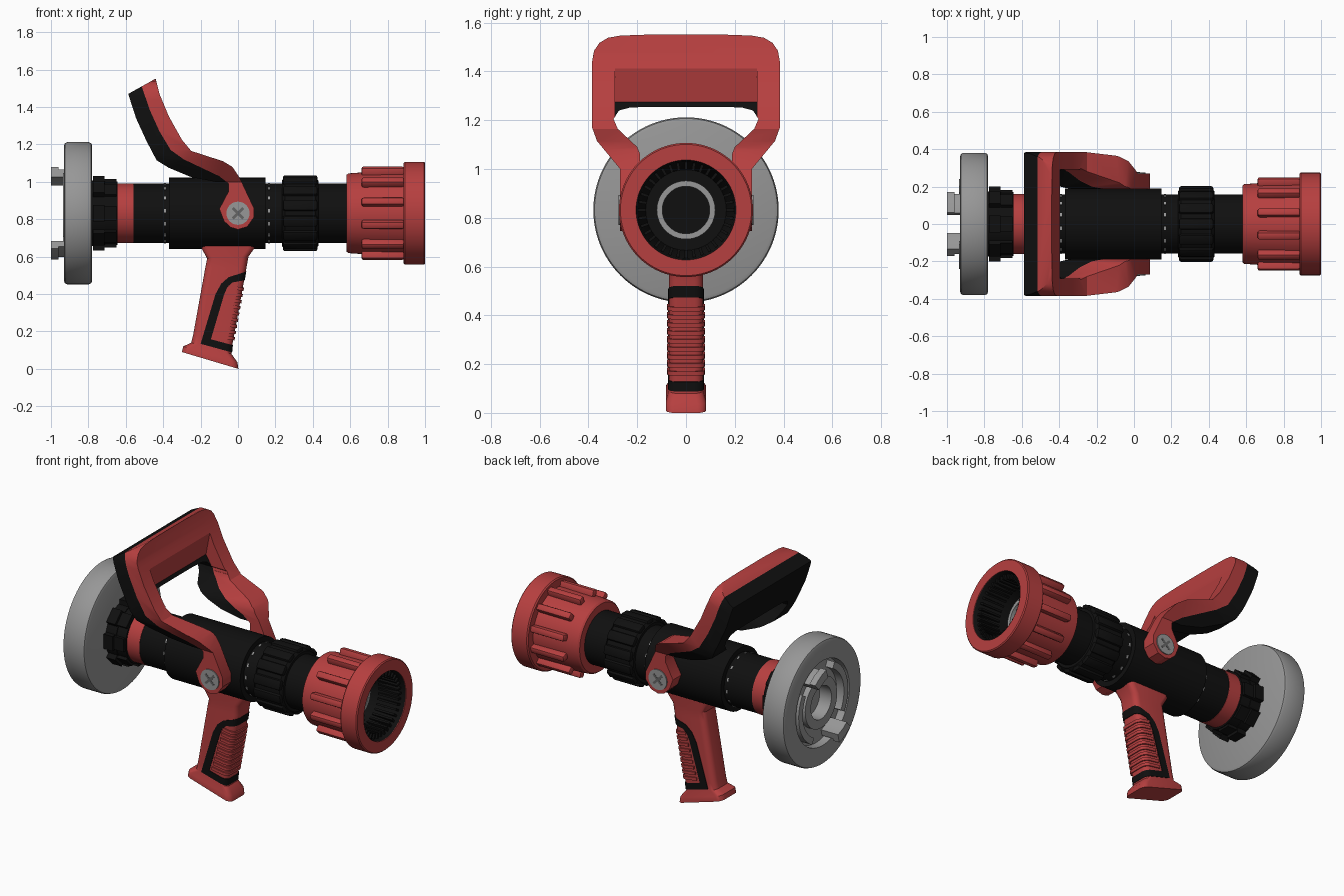
import bpy, bmesh, math
from mathutils import Matrix, Vector

if "Cube" in bpy.data.objects:
    bpy.data.objects.remove(bpy.data.objects["Cube"])

AX = 0.832  # height of the barrel axis


def material(name, r, g, b):
    m = bpy.data.materials.new(name)
    m.diffuse_color = (r, g, b, 1)
    m.use_nodes = True
    m.node_tree.nodes["Principled BSDF"].inputs["Base Color"].default_value = m.diffuse_color
    return m


RED = material("red", 0.47, 0.05, 0.05)
BLACK = material("black", 0.005, 0.005, 0.005)
GREY = material("grey metal", 0.31, 0.31, 0.31)
DARK = material("dark grey", 0.13, 0.13, 0.13)


def finish(name, bm, mat):
    bmesh.ops.recalc_face_normals(bm, faces=bm.faces)
    me = bpy.data.meshes.new(name)
    bm.to_mesh(me)
    bm.free()
    me.materials.append(mat)
    ob = bpy.data.objects.new(name, me)
    bpy.context.collection.objects.link(ob)
    return ob


def revolve(name, prof, mat, closed=False, a0=0, a1=360, n=64):
    """Turn an (x, radius) profile about the barrel axis; angles run from +z to +y."""
    bm = bmesh.new()
    full = a1 - a0 == 360
    loops = []
    for i in range(n if full else n + 1):
        a = math.radians(a0 + (a1 - a0) * i / n)
        loops.append([bm.verts.new((x, r * math.sin(a), AX + r * math.cos(a))) for x, r in prof])
    k = len(prof)
    for i in range(n):
        p, q = loops[i], loops[(i + 1) % len(loops)]
        for j in range(k if closed else k - 1):
            h = (j + 1) % k
            bm.faces.new((p[j], p[h], q[h], q[j]))
    if not full:
        bm.faces.new(loops[0])
        bm.faces.new(loops[-1])
    bmesh.ops.remove_doubles(bm, verts=bm.verts, dist=1e-5)
    return finish(name, bm, mat)


def blocks(name, x0, x1, r0, r1, width, n, mat, offset=0, bevel=0):
    """Ring of n boxes round the barrel axis."""
    bm = bmesh.new()
    for i in range(n):
        m = (Matrix.Translation((0, 0, AX)) @ Matrix.Rotation(math.radians(offset) + math.tau * i / n, 4, 'X')
             @ Matrix.Translation(((x0 + x1) / 2, 0, (r0 + r1) / 2))
             @ Matrix.Diagonal((x1 - x0, width, r1 - r0, 1)))
        bmesh.ops.create_cube(bm, size=1, matrix=m)
    if bevel:
        bmesh.ops.bevel(bm, geom=bm.edges[:], offset=bevel, segments=2, affect='EDGES', profile=0.5)
    return finish(name, bm, mat)


def prism(name, polys, axis, lo, hi, mat):
    """Extrude (x,z) outlines along y, or (y,z) outlines along x."""
    bm = bmesh.new()
    for pts in polys:
        a, b = [[bm.verts.new((t, u, z) if axis == 'x' else (u, t, z)) for u, z in pts] for t in (lo, hi)]
        bm.faces.new(a)
        bm.faces.new(b)
        for i in range(len(pts)):
            j = (i + 1) % len(pts)
            bm.faces.new((a[i], a[j], b[j], b[i]))
    return finish(name, bm, mat)


def boolean(ob, cutter, op):
    mod = ob.modifiers.new("cut", 'BOOLEAN')
    mod.operation, mod.solver, mod.object = op, 'EXACT', cutter
    bpy.context.view_layer.objects.active = ob
    bpy.ops.object.modifier_apply(modifier=mod.name)
    bpy.data.objects.remove(cutter)


# Hose coupling disc with hub, groove and locking lugs
revolve("coupling_disc", [(-0.84, 0), (-0.84, 0.1), (-0.92, 0.1), (-0.92, 0.155), (-0.885, 0.155), (-0.885, 0.255),
        (-0.93, 0.26), (-0.93, 0.362), (-0.925, 0.375), (-0.912, 0.38), (-0.798, 0.38), (-0.785, 0.375),
        (-0.78, 0.362), (-0.78, 0)], GREY, n=96)
for i in range(2):
    c = 28 + 180 * i
    revolve("coupling_lug", [(-1, 0.2), (-1, 0.255), (-0.96, 0.255), (-0.96, 0.24), (-0.87, 0.24), (-0.87, 0.2)],
            GREY, True, c - 14, c + 14, 8)
    revolve("coupling_arc", [(-0.935, 0.2), (-0.935, 0.24), (-0.87, 0.24), (-0.87, 0.2)],
            GREY, True, c + 30, c + 125, 20)

# Rear collar and barrel
revolve("rear_collar", [(-0.785, 0), (-0.785, 0.175), (-0.71, 0.175), (-0.71, 0.17), (-0.645, 0.17), (-0.645, 0)], BLACK)
blocks("collar_lugs", -0.775, -0.715, 0.15, 0.2, 0.09, 8, BLACK)
blocks("collar_small_lugs", -0.72, -0.65, 0.15, 0.183, 0.08, 8, BLACK)
revolve("red_band", [(-0.645, 0), (-0.645, 0.16), (-0.56, 0.16), (-0.56, 0)], RED)
revolve("barrel", [(-0.56, 0), (-0.56, 0.158), (-0.37, 0.158), (-0.37, 0.19), (0.148, 0.19), (0.148, 0.158),
                   (0.6, 0.158), (0.6, 0)], BLACK)
for x in (-0.39, 0.165):
    blocks("index_marks", x - 0.005, x + 0.005, 0.15, 0.161, 0.02, 14, GREY, 8)

# Ribbed flow ring
revolve("flow_ring", [(0.235, 0.15), (0.235, 0.175), (0.25, 0.19), (0.415, 0.19), (0.43, 0.175), (0.43, 0.15)], BLACK)
blocks("flow_ring_ribs", 0.24, 0.425, 0.16, 0.203, 0.06, 14, BLACK, 0, 0.012)

# Nozzle head: shell, ribs, dark liner with teeth, inner metal ring
revolve("nozzle_shell", [(0.58, 0.15), (0.58, 0.205), (0.59, 0.213), (0.66, 0.218), (0.885, 0.222), (0.885, 0.268),
        (0.892, 0.275), (0.994, 0.275), (1, 0.269), (1, 0.205), (0.76, 0.185), (0.7, 0.15)], RED, True, n=80)
blocks("nozzle_ribs", 0.66, 0.89, 0.2, 0.256, 0.042, 12, RED, 15, 0.012)
revolve("nozzle_liner", [(0.997, 0.205), (0.985, 0.198), (0.78, 0.165), (0.78, 0)], BLACK)
blocks("nozzle_teeth", 0.84, 0.975, 0.165, 0.196, 0.012, 36, BLACK)
revolve("inner_ring", [(0.77, 0.097), (0.82, 0.097), (0.82, 0.12), (0.77, 0.12)], GREY, True)

# Bail handle: side profile crossed with the rear-view outline; black backing behind the red
seam = [(-0.515, 1.51), (-0.47, 1.38), (-0.42, 1.27), (-0.36, 1.17), (-0.29, 1.12), (-0.1, 1.03)]
red_side = seam + [(-0.05, 0.99), (-0.05, 0.95), (-0.1, 0.855), (-0.075, 0.79), (-0.04, 0.757), (0, 0.745),
                   (0.05, 0.76), (0.085, 0.81), (0.085, 0.86), (0.01, 1.02), (-0.03, 1.08), (-0.08, 1.11),
                   (-0.25, 1.165), (-0.3, 1.225), (-0.37, 1.35), (-0.42, 1.47), (-0.44, 1.552)]
black_side = seam + [(-0.06, 1.0), (-0.12, 1.0), (-0.25, 1.025), (-0.37, 1.075), (-0.435, 1.115), (-0.49, 1.22),
                     (-0.545, 1.34), (-0.587, 1.47)]
outer = [(0.27, 0.73), (0.27, 1.0), (0.365, 1.115), (0.385, 1.17), (0.385, 1.44), (0.377, 1.485), (0.355, 1.517),
         (0.32, 1.538), (0.27, 1.547), (0.1, 1.553)]
inner = [(0.15, 1.255), (0.23, 1.252), (0.275, 1.24), (0.297, 1.205), (0.28, 1.165), (0.2, 1.09), (0.188, 1.06),
         (0.188, 0.73)]


def flip(pts):
    return [(-u, z) for u, z in reversed(pts)]


rear_outline = outer + flip(outer) + flip(inner) + inner
for name, side, mat in (("bail_handle", red_side, RED), ("bail_backing", black_side, BLACK)):
    ob = prism(name, [side], 'y', -0.5, 0.5, mat)
    boolean(ob, prism("outline", [rear_outline], 'x', -0.8, 0.3, mat), 'INTERSECT')
    if mat == RED:  # hollowed inner face of the crossbar
        boolean(ob, prism("hollow", [[(-0.393, 1.43), (-0.425, 1.26), (-0.425, 1.19), (-0.22, 1.19), (-0.22, 1.43)]],
                          'y', -0.292, 0.292, mat), 'DIFFERENCE')

# Pivot screws with cross slots
for s in (-1, 1):
    bm = bmesh.new()
    rot = Matrix.Rotation(math.pi / 2, 4, 'X')
    bmesh.ops.create_cone(bm, cap_ends=True, segments=32, radius1=0.062, radius2=0.062, depth=0.03,
                          matrix=Matrix.Translation((0, s * 0.261, AX)) @ rot)
    finish("pivot_screw", bm, GREY)
    bm = bmesh.new()
    for a in (45, 135):
        bmesh.ops.create_cube(bm, size=1, matrix=Matrix.Translation((0, s * 0.2755, AX))
                              @ Matrix.Rotation(math.radians(a), 4, 'Y') @ Matrix.Diagonal((0.08, 0.004, 0.014, 1)))
    finish("screw_slot", bm, DARK)

# Pistol grip: rounded sections, each from a rear point to a front point with a half width
sections = [((-0.195, 0.69), (0.09, 0.69), 0.075), ((-0.195, 0.645), (0.088, 0.645), 0.075),
            ((-0.165, 0.59), (0.056, 0.6), 0.07), ((-0.175, 0.54), (0.045, 0.54), 0.07),
            ((-0.24, 0.18), (-0.03, 0.13), 0.07), ((-0.25, 0.14), (-0.035, 0.08), 0.07),
            ((-0.293, 0.12), (-0.003, 0.035), 0.083), ((-0.3, 0.09), (0.002, 0), 0.083)]


def grip(name, mat, grow=0):
    bm = bmesh.new()
    rings = []
    for (xl, zl), (xr, zr), hy in sections:
        half, h, rad, ring = (xr - xl) / 2 + grow, hy + grow, 0.035, []
        for i in range(24):
            q, t = divmod(i, 6)
            a = math.pi / 2 * (q + t / 5)
            u = (half - rad) * (1 if q in (0, 3) else -1) + rad * math.cos(a)
            v = (h - rad) * (1 if q < 2 else -1) + rad * math.sin(a)
            f = min(1, max(0, (u / half + 1) / 2))
            ring.append(bm.verts.new(((xl + xr) / 2 + u, v, zl + (zr - zl) * f)))
        rings.append(ring)
    for p, q in zip(rings, rings[1:]):
        for i in range(24):
            j = (i + 1) % 24
            bm.faces.new((p[i], p[j], q[j], q[i]))
    bm.faces.new(rings[0])
    bm.faces.new(rings[-1])
    return finish(name, bm, mat)


grip("pistol_grip", RED)
# Black trim band and finger ribs follow the grip surface
band = [(0.12, 0.53), (0.043, 0.52), (-0.05, 0.49), (-0.09, 0.455), (-0.12, 0.4), (-0.2, 0.134), (-0.04, 0.09),
        (0.1, 0.06), (0.1, 0.1), (-0.04, 0.13), (-0.145, 0.158), (-0.075, 0.395), (-0.058, 0.435), (-0.03, 0.462),
        (0.043, 0.475), (0.12, 0.48)]
trim = prism("grip_trim", [band], 'y', -0.2, 0.2, BLACK)
boolean(trim, grip("stock", BLACK, 0.003), 'INTERSECT')
ribs = []
for i in range(9):
    x, z = -0.125 + 0.075 * i / 8, 0.168 + 0.26 * i / 8
    ribs.append([(x, z), (x + 0.2, z - 0.03), (x + 0.2, z - 0.012), (x, z + 0.018)])
finger = prism("finger_ribs", ribs, 'y', -0.2, 0.2, RED)
boolean(finger, grip("stock", RED, 0.007), 'INTERSECT')

# Smooth round surfaces, keep hard edges
bpy.ops.object.select_all(action='SELECT')
bpy.context.view_layer.objects.active = trim
bpy.ops.object.shade_smooth_by_angle(angle=math.radians(32))
